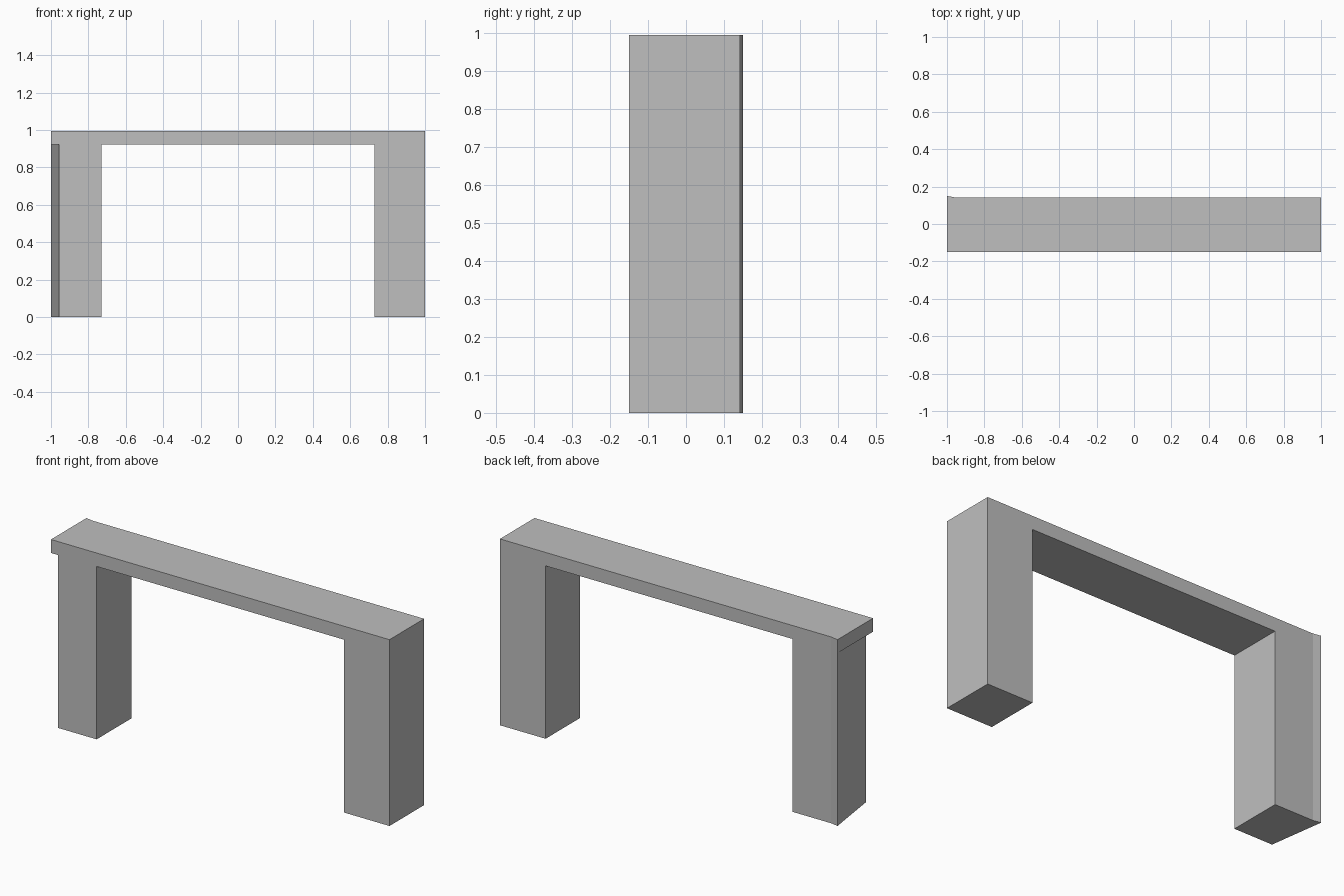
import bpy
import bmesh
from mathutils import Vector

cube = bpy.data.objects.get("Cube")
if cube:
    bpy.data.objects.remove(cube, do_unlink=True)

TOP, UNDERSIDE, INNER = 0.995, 0.923, 0.73
FRONT, BACK, CORNER = -0.15, 0.142, 0.15
SLANT_X = -0.957

grey = bpy.data.materials.new("plain grey")
grey.use_nodes = True
grey.diffuse_color = (0.52, 0.52, 0.52, 1)
grey.node_tree.nodes["Principled BSDF"].inputs["Base Color"].default_value = grey.diffuse_color

# Beam: plan outline with a slightly flared rear corner, raised to the top
bm = bmesh.new()
outline = [(-1, FRONT), (1, FRONT), (1, BACK), (SLANT_X, BACK), (-1, CORNER)]
base = bm.faces.new([bm.verts.new((x, y, UNDERSIDE)) for x, y in outline])
ring = bmesh.ops.extrude_face_region(bm, geom=[base], use_keep_orig=True)["geom"]
bmesh.ops.translate(bm, vec=(0, 0, TOP - UNDERSIDE),
                    verts=[v for v in ring if isinstance(v, bmesh.types.BMVert)])

# Mark the leg footprints on the beam: two inner edges and one slanted outer side
slant = Vector((SLANT_X + 1, FRONT - CORNER, 0)).cross(Vector((0, 0, 1)))
for point, normal in [((INNER, 0, 0), (1, 0, 0)), ((-INNER, 0, 0), (1, 0, 0)),
                      ((-1, CORNER, 0), slant.normalized())]:
    bmesh.ops.bisect_plane(bm, geom=bm.verts[:] + bm.edges[:] + bm.faces[:],
                           plane_co=point, plane_no=normal, dist=1e-5)
bmesh.ops.recalc_face_normals(bm, faces=bm.faces[:])


def is_footprint(face):
    c = face.calc_center_median()
    return face.normal.z < -0.9 and abs(c.x) > INNER and face.calc_area() > 0.02


# Legs: pull the two footprints down to the floor
feet = bmesh.ops.extrude_discrete_faces(bm, faces=[f for f in bm.faces if is_footprint(f)])
for foot in feet["faces"]:
    for v in foot.verts:
        v.co.z = 0
bmesh.ops.remove_doubles(bm, verts=bm.verts[:], dist=1e-4)
bmesh.ops.dissolve_limit(bm, angle_limit=0.01, verts=bm.verts[:], edges=bm.edges[:])
bmesh.ops.recalc_face_normals(bm, faces=bm.faces[:])

mesh = bpy.data.meshes.new("portal_frame")
bm.to_mesh(mesh)
bm.free()
mesh.materials.append(grey)
frame = bpy.data.objects.new("portal_frame", mesh)
bpy.context.collection.objects.link(frame)
